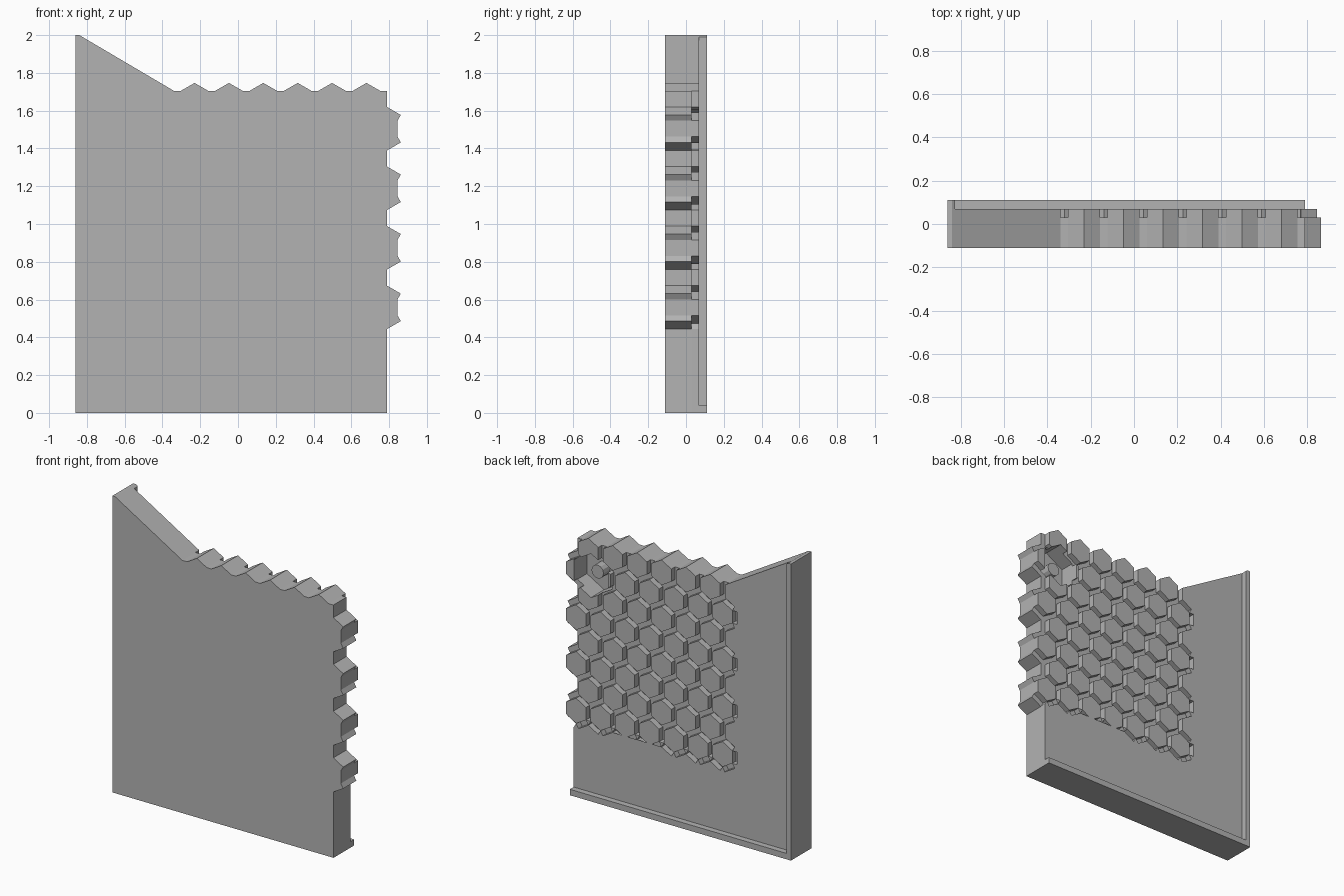
import bpy, bmesh, math
from mathutils import Vector

if "Cube" in bpy.data.objects:
    bpy.data.objects.remove(bpy.data.objects["Cube"])

grey = bpy.data.materials.new("plain_grey")
grey.use_nodes = True
grey.diffuse_color = (0.45, 0.45, 0.45, 1)
grey.node_tree.nodes["Principled BSDF"].inputs["Base Color"].default_value = (0.45, 0.45, 0.45, 1)

FRONT, FLOOR, BACK, RIM = -0.11, 0.03, 0.07, 0.11    # depth levels
PITCH, GROOVE = 0.182, 0.035
APOTHEM = (PITCH - GROOVE) / 2
R = APOTHEM / math.cos(math.pi / 6)
ROW = PITCH * math.sqrt(3) / 2
TOP_Z, FIRST_X = 1.662, -0.23
LEFT, RIGHT = -0.86, 0.79


def polar(r, degrees):
    a = math.radians(degrees)
    return Vector((r * math.cos(a), r * math.sin(a)))


def hexagon(c, r):
    return [c + polar(r, 30 + 60 * k) for k in range(6)]


def prisms(name, outlines, y0, y1):
    """Extrude flat x-z outlines from y0 to y1 into one object."""
    bm = bmesh.new()
    for pts in outlines:
        face = bm.faces.new([bm.verts.new((p[0], y0, p[1])) for p in pts])
        ext = bmesh.ops.extrude_face_region(bm, geom=[face])
        for v in ext["geom"]:
            if isinstance(v, bmesh.types.BMVert):
                v.co.y = y1
    bmesh.ops.recalc_face_normals(bm, faces=bm.faces)
    mesh = bpy.data.meshes.new(name)
    bm.to_mesh(mesh)
    bm.free()
    mesh.materials.append(grey)
    ob = bpy.data.objects.new(name, mesh)
    bpy.context.collection.objects.link(ob)
    return ob


# Honeycomb centres: rows of six and seven alternate
rows = []
for r in range(8):
    wide = r % 2
    x0 = FIRST_X - wide * PITCH / 2
    rows.append([Vector((x0 + i * PITCH, TOP_Z - r * ROW)) for i in range(6 + wide)])
wide_rows = rows[1::2]


def corner(c, k, n=None):
    """Hexagon corner k, optionally moved across the groove along side n."""
    p = c + polar(R, 30 + 60 * k)
    return p if n is None else p + polar(GROOVE, 60 * n)


# Main slab with the toothed top and side edges
slope_end = corner(rows[0][0], 2, 3)
outline = [(LEFT, 0), (LEFT, 2), (LEFT + 0.02, 2), slope_end]
for c in rows[0]:
    outline += [corner(c, 2), corner(c, 1), corner(c, 0)]
outline.append(corner(rows[0][-1], 0, 0))
for row in wide_rows:
    c = row[-1]
    outline += [corner(c, 1, 1), corner(c, 0, 1), corner(c, 0),
                corner(c, 5), corner(c, 5, 5), corner(c, 4, 5)]
outline.append((RIGHT, 0))
slab = prisms("main_slab", [outline], FRONT, FLOOR)

# Plain back panel that borders the honeycomb grooves
outline = [(RIGHT, 0), (LEFT, 0), (LEFT, 2), (LEFT + 0.02, 2), slope_end]
for row in wide_rows:
    c = row[0]
    outline += [corner(c, 1, 2), corner(c, 2, 2), corner(c, 2),
                corner(c, 2, 3), corner(c, 3, 3), corner(c, 3)]
    if row is not wide_rows[-1]:
        outline += [corner(c, 3, 4), corner(c, 4, 4)]
for i, c in enumerate(rows[-1]):
    if i:
        outline.append(corner(c, 3))
    outline += [corner(c, 3, 4), corner(c, 4, 4), corner(c, 4), corner(c, 4, 5)]
    if c is not rows[-1][-1]:
        outline += [corner(c, 5, 5), corner(c, 5)]
outline.append((RIGHT, outline[-1][1]))
prisms("back_panel", [outline], FLOOR, BACK)

# Raised hexagonal tiles
tiles = prisms("hex_tiles", [hexagon(c, R) for row in rows for c in row], FLOOR, BACK)

# Deep hexagonal pocket with a peg inside
pocket = Vector((0.66, 1.5))
cutter = prisms("pocket_cutter", [hexagon(pocket, 0.148)], -0.07, 0.2)
cutter.hide_render = True
for ob in (slab, tiles):
    mod = ob.modifiers.new("pocket", "BOOLEAN")
    mod.operation = "DIFFERENCE"
    mod.solver = "EXACT"
    mod.object = cutter
    bpy.context.view_layer.objects.active = ob
    bpy.ops.object.modifier_apply(modifier=mod.name)
bpy.data.objects.remove(cutter)
prisms("pocket_peg", [[pocket + polar(0.045, 30 * k) for k in range(12)]], -0.07, 0.0)

# Raised lip along the bottom and the plain side
prisms("edge_lip", [[(LEFT, 0), (RIGHT, 0), (RIGHT, 0.04), (LEFT + 0.035, 0.04),
                     (LEFT + 0.035, 1.99), (LEFT + 0.02, 2), (LEFT, 2)]], BACK, RIM)
